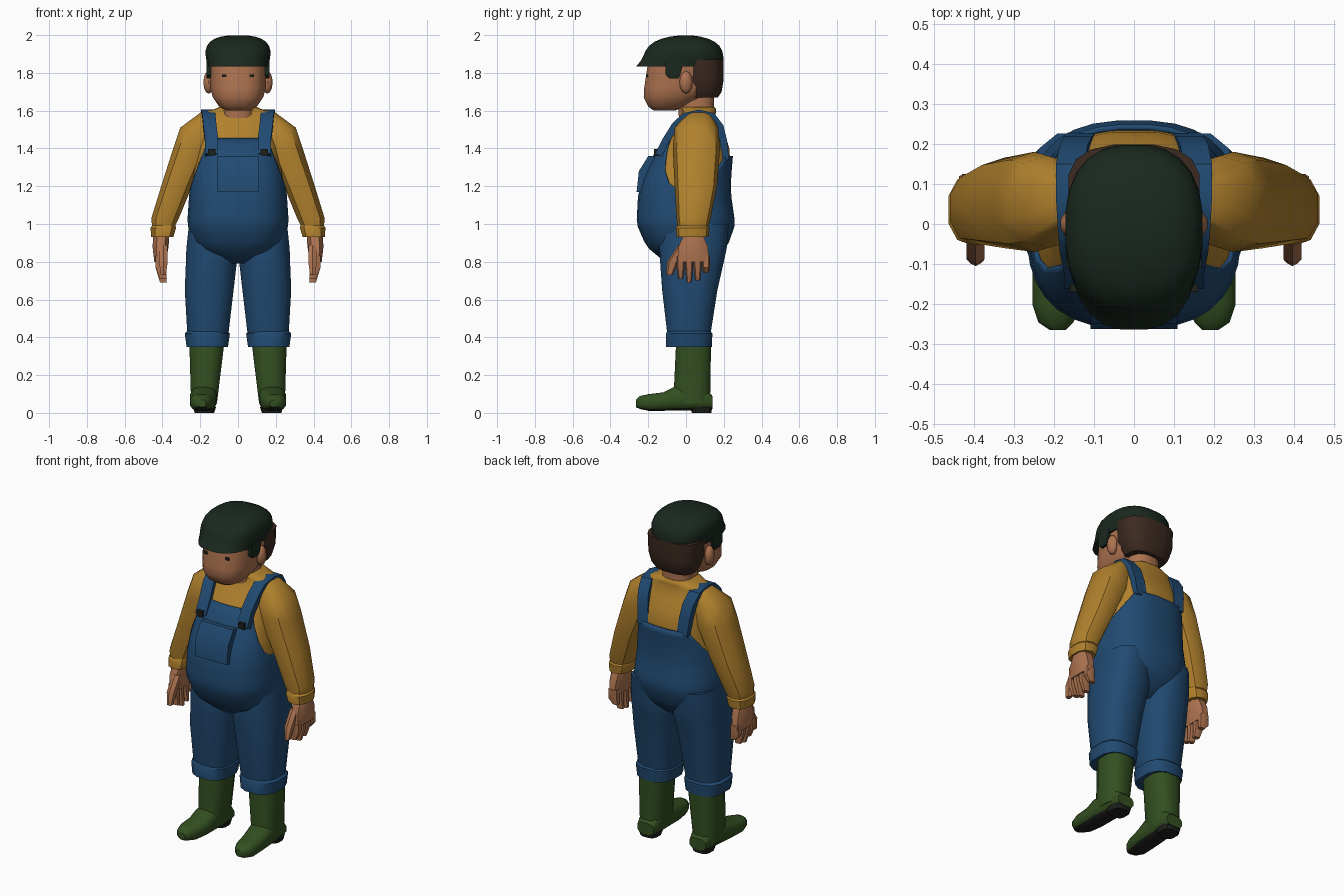
import bpy, bmesh, math
from mathutils import Matrix, Vector

if "Cube" in bpy.data.objects:
    bpy.data.objects.remove(bpy.data.objects["Cube"])


def material(name, red, green, blue):
    mat = bpy.data.materials.new(name)
    mat.use_nodes = True
    mat.diffuse_color = (red, green, blue, 1)
    shader = mat.node_tree.nodes["Principled BSDF"]
    shader.inputs["Base Color"].default_value = mat.diffuse_color
    return mat


DENIM = material("denim blue", .015, .068, .165)
MUSTARD = material("mustard", .44, .22, .026)
SKIN = material("skin", .42, .17, .08)
HAIR = material("dark brown hair", .045, .023, .015)
CAP = material("dark green cap", .01, .021, .013)
RUBBER = material("boot green", .033, .08, .015)
DARK = material("dark sole and buckle", .013, .015, .012)


def finish(name, bm, materials):
    bmesh.ops.recalc_face_normals(bm, faces=bm.faces)
    mesh = bpy.data.meshes.new(name)
    bm.to_mesh(mesh)
    bm.free()
    obj = bpy.data.objects.new(name, mesh)
    bpy.context.collection.objects.link(obj)
    for mat in materials:
        mesh.materials.append(mat)
    bpy.ops.object.select_all(action='DESELECT')
    obj.select_set(True)
    bpy.context.view_layer.objects.active = obj
    bpy.ops.object.shade_smooth_by_angle(angle=math.radians(38))
    return obj


def bridge(name, rings, materials, side=1, open_top=False, rule=None):
    """Join a list of point rings into one surface; side -1 mirrors it."""
    bm = bmesh.new()
    rows = [[bm.verts.new((x * side, y, z)) for x, y, z in ring] for ring in rings]
    count = len(rows[0])
    for lower, upper in zip(rows, rows[1:]):
        for i in range(count):
            j = (i + 1) % count
            bm.faces.new((lower[i], lower[j], upper[j], upper[i]))
    bm.faces.new(rows[0])
    if not open_top:
        bm.faces.new(rows[-1])
    if rule:
        bmesh.ops.recalc_face_normals(bm, faces=bm.faces)
        bm.normal_update()
        for face in bm.faces:
            face.material_index = rule(face)
    return finish(name, bm, materials)


def outline(left, right, near, far, count, power):
    """Rounded-box outline between two extents on each axis."""
    points = []
    for i in range(count):
        angle = math.tau * (i + .5) / count
        c, s = math.cos(angle), math.sin(angle)
        u = math.copysign(abs(c) ** (2 / power), c)
        v = math.copysign(abs(s) ** (2 / power), s)
        points.append(((left + right + (right - left) * u) / 2,
                       (near + far + (far - near) * v) / 2))
    return points


def loft(name, rows, *materials, count=12, power=2.7, lengthwise=False, **options):
    """Rows hold a position, then the extents of the section there."""
    rings = []
    for position, *extents in rows:
        section = outline(*extents, count, power)
        rings.append([(u, position, v) if lengthwise else (u, v, position)
                      for u, v in section])
    return bridge(name, rings, materials, **options)


def symmetric(rows):
    return [(z, -width, width, front, back) for z, width, front, back in rows]


def scaled(centre, size):
    return Matrix.Translation(centre) @ Matrix.Diagonal((*size, 1))


def box(name, centre, size, mat, side):
    bm = bmesh.new()
    x, y, z = centre
    bmesh.ops.create_cube(bm, size=1, matrix=scaled((x * side, y, z), size))
    return finish(name, bm, [mat])


def ball(name, centre, radii, mat, side):
    bm = bmesh.new()
    x, y, z = centre
    bmesh.ops.create_uvsphere(bm, u_segments=10, v_segments=6, radius=1,
                              matrix=scaled((x * side, y, z), radii))
    return finish(name, bm, [mat])


def section_at(table, z):
    """Interpolate width, front and back of a table at a height."""
    for low, high in zip(table, table[1:]):
        if z <= high[0]:
            blend = (z - low[0]) / (high[0] - low[0])
            return [a + (b - a) * blend for a, b in zip(low[1:], high[1:])]
    return table[-1][1:]


# Trunk profile: height, half width, front, back
BODY = [(.79, .07, -.1, .12), (.83, .16, -.15, .17), (.88, .23, -.21, .22),
        (1, .27, -.263, .262), (1.15, .26, -.255, .24), (1.25, .25, -.23, .24),
        (1.37, .23, -.17, .25), (1.45, .22, -.12, .23), (1.6, .2, -.02, .16)]

# Overalls: the top edge rises to a bib at front and back, and dips under the arms
COLUMNS, WAIST, ARMPIT = 32, 1.1, 1.18
base = BODY[0][0]
rings = []
for level in range(17):
    ring = []
    for i in range(COLUMNS):
        facing = math.sin(math.tau * (i + .5) / COLUMNS)
        peak = 1.36 if facing > 0 else 1.455
        top = ARMPIT + (peak - ARMPIT) * min(1, abs(facing) / .77) ** 2
        low, high, step = (base, WAIST, level) if level < 9 else (WAIST, top, level - 8)
        z = low + (high - low) * step / 8
        width, front, back = section_at(BODY, z)
        ring.append((*outline(-width, width, front, back, COLUMNS, 2.6)[i], z))
    rings.append(ring)
overalls = bridge("overalls_body", rings, [DENIM], open_top=True)
thickness = overalls.modifiers.new("thickness", 'SOLIDIFY')
thickness.thickness, thickness.offset = .014, -1

loft("bib_pocket", [(1.17, -.11, .11, -.262, -.2), (1.28, -.11, .11, -.25, -.18),
                    (1.36, -.11, .11, -.2, -.15)], DENIM, count=4, power=50)

# Shirt: the same trunk set slightly inward, closed by a collar
INSET = .012
shirt = []
for step in range(9):
    z = WAIST + step * .06
    width, front, back = section_at(BODY, z)
    shirt.append((z, width - INSET, front + INSET, back - INSET))
shirt += [(1.595, .17, -.02, .16), (1.61, .12, -.03, .16), (1.62, .1, -.02, .15)]
loft("shirt_body", symmetric(shirt), MUSTARD, count=20, power=2.8)

# Neck, head and hair
loft("neck", symmetric([(1.56, .09, -.04, .15), (1.74, .09, -.05, .15)]), SKIN)
HEAD = [(1.6, .06, -.17, -.06), (1.62, .1, -.2, 0), (1.67, .135, -.226, .09),
        (1.72, .15, -.224, .16), (1.88, .155, -.2, .18)]
loft("head", symmetric(HEAD), SKIN, count=16)
loft("hair_back", symmetric([(1.67, .12, .02, .17), (1.7, .14, 0, .19),
                             (1.76, .16, -.02, .2), (1.87, .166, -.02, .2)]),
     HAIR, count=16)

# Flat cap: a squashed dome whose lower front runs out into a peak
cap = []
for step in range(9):
    rise = math.sin(step * .18)
    girth = (1 - rise ** 4) ** .4
    depth = .2 * girth ** 1.4
    flare = .02 * (1 - rise) ** 2
    peak = .045 * (1 - rise) ** 4
    cap.append((1.835 + .165 * rise, .182 * girth - flare, -1.1 * depth - peak, depth))
loft("flat_cap", symmetric(cap), CAP, count=24, power=2.5)

STRAP = [Vector(p) for p in ((.14, -.155, 1.37), (.14, -.115, 1.45), (.15, -.065, 1.53),
                             (.155, -.01, 1.58), (.16, .07, 1.597), (.16, .145, 1.58),
                             (.15, .19, 1.52), (.14, .21, 1.44), (.13, .22, 1.34))]

for side, label in ((1, "left_"), (-1, "right_")):
    # Strap swept over the shoulder, with a buckle on the bib
    rings = []
    for i, point in enumerate(STRAP):
        along = STRAP[min(i + 1, len(STRAP) - 1)] - STRAP[max(i - 1, 0)]
        across = Vector((.035, 0, 0))
        outward = across.cross(along).normalized()
        under, over = point - outward * .03, point + outward * .008
        rings.append([under - across, under + across, over + across, over - across])
    bridge(label + "strap", rings, [DENIM], side=side)
    box(label + "buckle", (.14, -.155, 1.38), (.04, .03, .035), DARK, side)

    # Face
    front = section_at(HEAD, 1.78)[1]
    box(label + "eye", (.073, front + .009, 1.785), (.024, .009, .015), DARK, side)
    ball(label + "ear", (.155, 0, 1.75), (.03, .035, .06), SKIN, side)

    # Side piece of the cap in front of the ear
    loft(label + "cap_side", [(1.77, .14, .165, -.09, -.04), (1.79, .13, .168, -.11, -.03),
                              (1.86, .13, .168, -.11, -.01)], CAP, count=4, power=50, side=side)

    # Sleeve with a gathered cuff
    loft(label + "sleeve", [(1.59, .1, .2, .01, .13), (1.51, .12, .31, -.06, .17),
                            (1.4, .15, .347, -.07, .18), (1.2, .24, .41, -.06, .165),
                            (1.03, .31, .462, -.05, .13), (.99, .33, .458, -.045, .12)],
         MUSTARD, count=10, power=2.4, side=side)
    loft(label + "sleeve_cuff", [(1, .33, .45, -.04, .11), (.98, .325, .466, -.054, .125),
                                 (.93, .34, .462, -.05, .12)],
         MUSTARD, count=10, power=2.4, side=side)

    # Hand
    loft(label + "palm", [(.95, .36, .45, -.01, .09), (.88, .365, .455, -.045, .12),
                          (.8, .38, .445, -.05, .13)], SKIN, count=8, side=side)
    for i, (finger, tip) in enumerate((("index", .71), ("middle", .69),
                                       ("ring", .7), ("little", .74))):
        near = .045 * i - .05
        far = near + .043
        loft(f"{label}{finger}_finger", [(.83, .38, .44, near, far), (.77, .38, .44, near, far),
                                         (tip, .375, .415, near + .008, far - .008)],
             SKIN, count=6, side=side)
    loft(label + "thumb", [(.89, .37, .42, -.04, .01), (.8, .37, .42, -.1, -.04),
                           (.73, .38, .41, -.105, -.07)], SKIN, count=6, side=side)

    # Trouser leg with a turned-up cuff
    loft(label + "trouser_leg", [(1, .04, .262, -.14, .23), (.87, 0, .277, -.145, .22),
                                 (.78, .005, .28, -.14, .2), (.65, .02, .285, -.13, .17),
                                 (.4, .05, .27, -.1, .13)], DENIM, side=side)
    loft(label + "trouser_cuff", [(.35, .05, .275, -.11, .14), (.42, .04, .285, -.11, .143),
                                  (.435, .06, .27, -.1, .13)], DENIM, side=side)

    # Rubber boot with a dark underside and heel
    loft(label + "boot_shaft", [(.37, .07, .26, -.055, .135), (.05, .11, .25, -.07, .13)],
         RUBBER, side=side)
    loft(label + "boot_foot", [(.14, .12, .23, .02, .09), (.1, .11, .24, .01, .14),
                               (-.06, .11, .255, .01, .14), (-.12, .115, .255, .01, .11),
                               (-.2, .13, .255, .01, .1), (-.245, .15, .24, .02, .09),
                               (-.265, .17, .21, .03, .07)],
         RUBBER, DARK, lengthwise=True, side=side,
         rule=lambda face: int(face.normal.z < -.6))
    loft(label + "boot_heel", [(0, .125, .23, .03, .135), (.03, .115, .24, .02, .14)],
         DARK, power=3, side=side)
